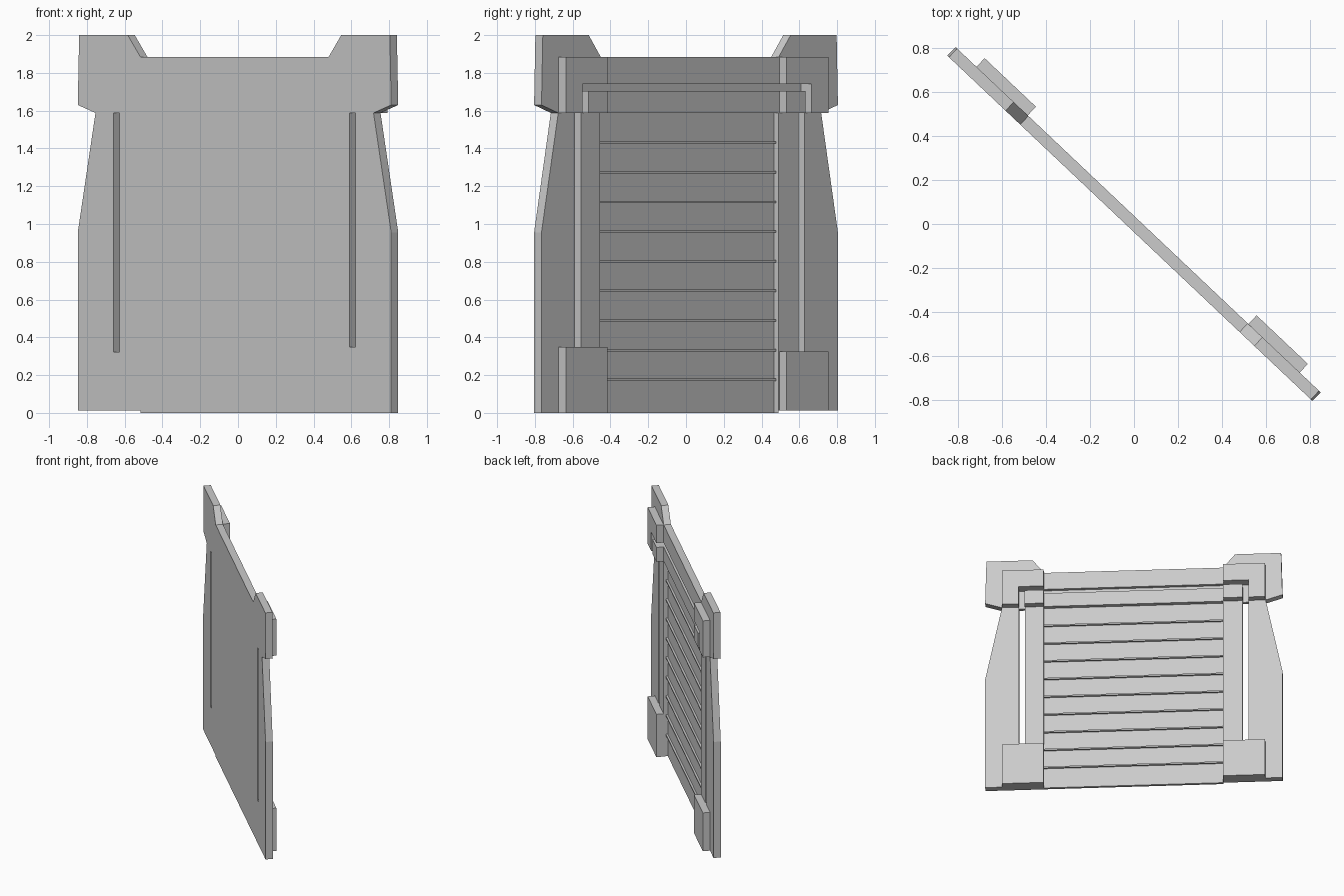
import bpy, bmesh, math

if "Cube" in bpy.data.objects:
    bpy.data.objects.remove(bpy.data.objects["Cube"])

TURN = math.radians(-43.4)   # the whole panel stands diagonally


def prism(name, pts, n0, n1):
    """Extrude a (u, z) outline from depth n0 to n1 (n faces the back)."""
    bm = bmesh.new()
    face = bm.faces.new([bm.verts.new((u, n0, z)) for u, z in pts])
    ext = bmesh.ops.extrude_face_region(bm, geom=[face])
    for v in ext["geom"]:
        if isinstance(v, bmesh.types.BMVert):
            v.co.y = n1
    bmesh.ops.recalc_face_normals(bm, faces=bm.faces[:])
    me = bpy.data.meshes.new(name)
    bm.to_mesh(me)
    bm.free()
    ob = bpy.data.objects.new(name, me)
    ob.rotation_euler.z = TURN
    bpy.context.collection.objects.link(ob)
    return ob


def box(name, u0, u1, n0, n1, z0, z1):
    return prism(name, [(u0, z0), (u1, z0), (u1, z1), (u0, z1)], n0, n1)


def cut(ob, cutters):
    for c in cutters:
        c.hide_render = True
        m = ob.modifiers.new("cut", 'BOOLEAN')
        m.object, m.operation, m.solver = c, 'DIFFERENCE', 'EXACT'
        bpy.context.view_layer.objects.active = ob
        bpy.ops.object.modifier_apply(modifier=m.name)


# Panel outline: one half from the bottom up, mirrored for the other
half = [(0.686, 0), (1.142, 0), (1.142, 0.955), (1.013, 1.588), (1.142, 1.63),
        (1.132, 2.0), (0.778, 2.0), (0.686, 1.885)]
left = [(-u, z if z else 0.012) for u, z in reversed(half)]
panel = prism("panel", half + left + [(-0.686, 0)], -0.027, 0.027)

# Cutters: centre recess, through slots, and the groove framing the header
recess = box("recess_cutter", -0.684, 0.692, -0.005, 0.2, -0.1, 1.588)
slots = [box("slot_cutter", 0.837, 0.883, -0.1, 0.2, 0.348, 1.587),
         box("slot_cutter", -0.883, -0.837, -0.1, 0.2, 0.323, 1.587)]
uprights = [box("groove_cutter", s * 0.86 - 0.023, s * 0.86 + 0.023,
                0.002, 0.2, 1.55, 1.74) for s in (-1, 1)]
groove = box("groove_cutter", -0.87, 0.87, 0.002, 0.2, 1.705, 1.7399)
cut(panel, [recess, *slots, *uprights, groove])

# Corner blocks on the back face
for s, bottom, top in ((-1, 0.012, 0.324), (1, 0, 0.348)):
    u0, u1 = sorted((s * 0.69, s * 1.011))
    box("lower_block", u0, u1, 0.026, 0.081, bottom, top)
    upper = box("upper_block", u0, u1, 0.026, 0.081, 1.588, 1.885)
    cut(upper, [uprights[0 if s < 0 else 1], groove])

for c in [recess, *slots, *uprights, groove]:
    bpy.data.objects.remove(c, do_unlink=True)

# Horizontal battens across the recess
for i in range(9):
    z = 0.175 + i * 0.157
    box("batten", -0.686, 0.693, -0.008, 0.01, z - 0.006, z + 0.006)
